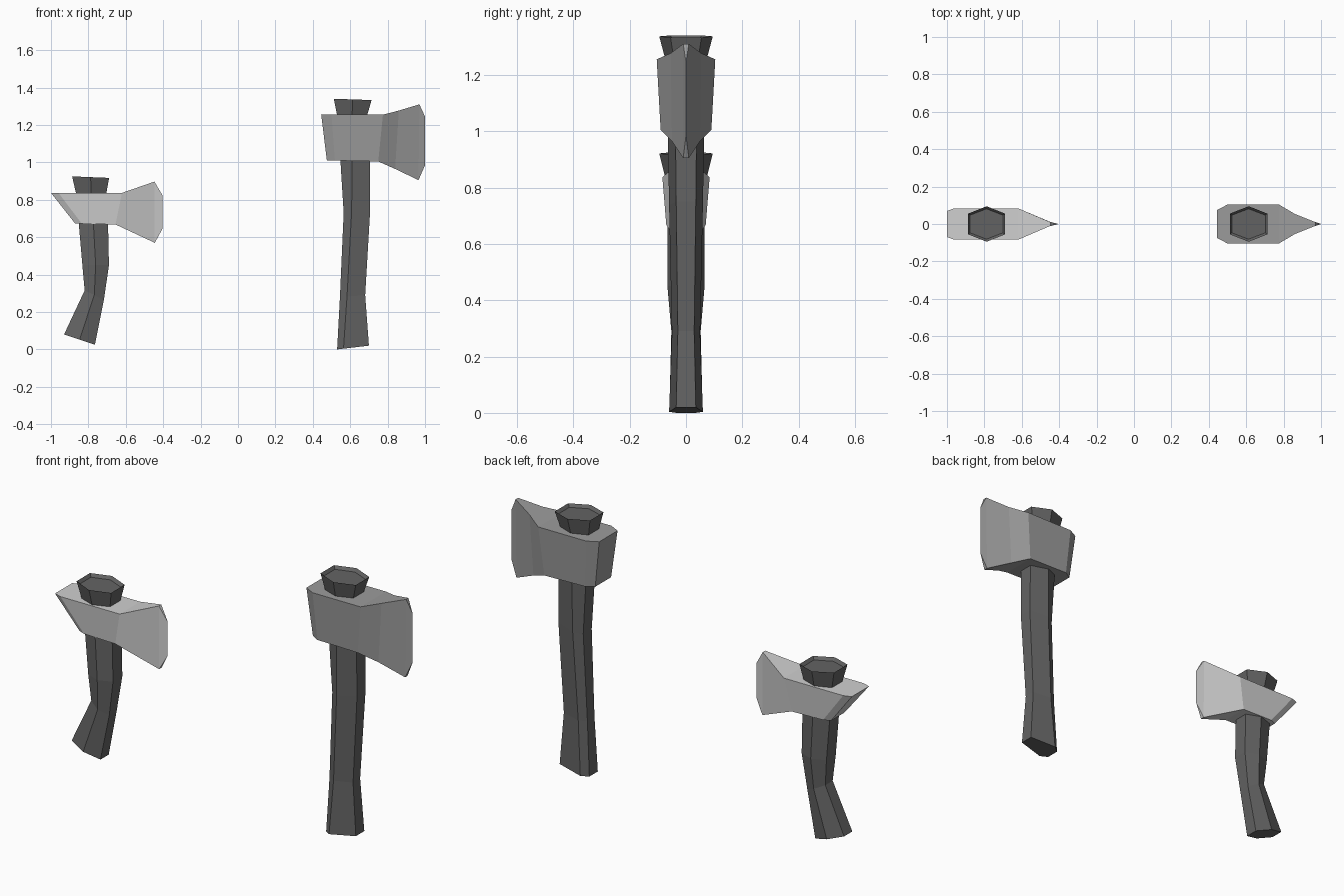
import bpy, bmesh

cube = bpy.data.objects.get("Cube")
if cube:
    bpy.data.objects.remove(cube, do_unlink=True)


def make_material(name, value):
    mat = bpy.data.materials.new(name)
    mat.use_nodes = True
    colour = (value, value, value, 1)
    mat.diffuse_color = colour
    mat.node_tree.nodes["Principled BSDF"].inputs["Base Color"].default_value = colour
    return mat


dark_grey = make_material("dark grey", 0.125)
mid_grey = make_material("mid grey", 0.33)
light_grey = make_material("light grey", 0.63)


def loft(name, rings, mat, recess=False):
    """Skin a list of equal rings, cap both ends, optionally recess the last cap."""
    bm = bmesh.new()
    loops = [[bm.verts.new(p) for p in ring] for ring in rings]
    n = len(loops[0])
    for a, b in zip(loops, loops[1:]):
        for i in range(n):
            j = (i + 1) % n
            bm.faces.new((a[i], a[j], b[j], b[i]))
    bm.faces.new(loops[0])
    cap = bm.faces.new(loops[-1])
    bmesh.ops.recalc_face_normals(bm, faces=bm.faces[:])
    if recess:
        bmesh.ops.inset_region(bm, faces=[cap], thickness=0.014, depth=-0.015)
    bmesh.ops.remove_doubles(bm, verts=bm.verts[:], dist=0.0005)
    mesh = bpy.data.meshes.new(name)
    bm.to_mesh(mesh)
    bm.free()
    mesh.materials.append(mat)
    obj = bpy.data.objects.new(name, mesh)
    bpy.context.collection.objects.link(obj)
    return obj


def hex_ring(left, right, ridge, half_depth):
    """Six-sided section between two (x, z) side points, ridged front and back."""
    (xl, zl), (xr, zr) = left, right
    t = 0.5 + ridge
    xm, zm = xl + (xr - xl) * t, zl + (zr - zl) * t
    flat = half_depth * 0.58
    return [(xl, -flat, zl), (xm, -half_depth, zm), (xr, -flat, zr),
            (xr, flat, zr), (xm, half_depth, zm), (xl, flat, zl)]


def head_ring(top, bottom):
    """Four-cornered section from (x, z, half thickness) at top and bottom."""
    (xt, zt, wt), (xb, zb, wb) = top, bottom
    return [(xt, -wt, zt), (xt, wt, zt), (xb, wb, zb), (xb, -wb, zb)]


# Large axe handle, flaring into a peg above the head
loft("large_handle", [hex_ring(*s) for s in (
    ((0.53, 0.0), (0.70, 0.02), -0.3, 0.06),
    ((0.545, 0.28), (0.68, 0.29), -0.22, 0.05),
    ((0.565, 0.73), (0.707, 0.75), -0.2, 0.06),
    ((0.547, 1.02), (0.705, 1.02), -0.1, 0.065),
    ((0.53, 1.25), (0.69, 1.25), 0, 0.072),
    ((0.512, 1.34), (0.714, 1.333), 0, 0.095),
)], dark_grey, recess=True)

# Large axe head, from poll to cutting edge
loft("large_head", [head_ring(*s) for s in (
    ((0.445, 1.255, 0.075), (0.475, 1.01, 0.065)),
    ((0.5, 1.255, 0.104), (0.518, 1.01, 0.09)),
    ((0.775, 1.255, 0.104), (0.75, 1.005, 0.09)),
    ((0.86, 1.277, 0.054), (0.84, 0.965, 0.05)),
    ((0.97, 1.31, 0.01), (0.965, 0.905, 0.01)),
    ((1.0, 1.245, 0), (1.0, 0.985, 0)),
)], mid_grey)

# Small axe handle, with a kinked grip
loft("small_handle", [hex_ring(*s) for s in (
    ((-0.93, 0.08), (-0.765, 0.025), 0, 0.058),
    ((-0.82, 0.315), (-0.717, 0.265), 0, 0.052),
    ((-0.832, 0.45), (-0.69, 0.45), 0, 0.066),
    ((-0.852, 0.68), (-0.695, 0.68), 0, 0.066),
    ((-0.865, 0.83), (-0.705, 0.83), 0, 0.072),
    ((-0.887, 0.925), (-0.689, 0.917), 0, 0.095),
)], dark_grey, recess=True)

# Small axe head, with a raked poll
loft("small_head", [head_ring(*s) for s in (
    ((-1.0, 0.837, 0.07), (-0.87, 0.672, 0.055)),
    ((-0.96, 0.837, 0.084), (-0.835, 0.672, 0.07)),
    ((-0.62, 0.837, 0.084), (-0.655, 0.668, 0.07)),
    ((-0.447, 0.897, 0.01), (-0.445, 0.57, 0.01)),
    ((-0.404, 0.825, 0), (-0.404, 0.645, 0)),
)], light_grey)
